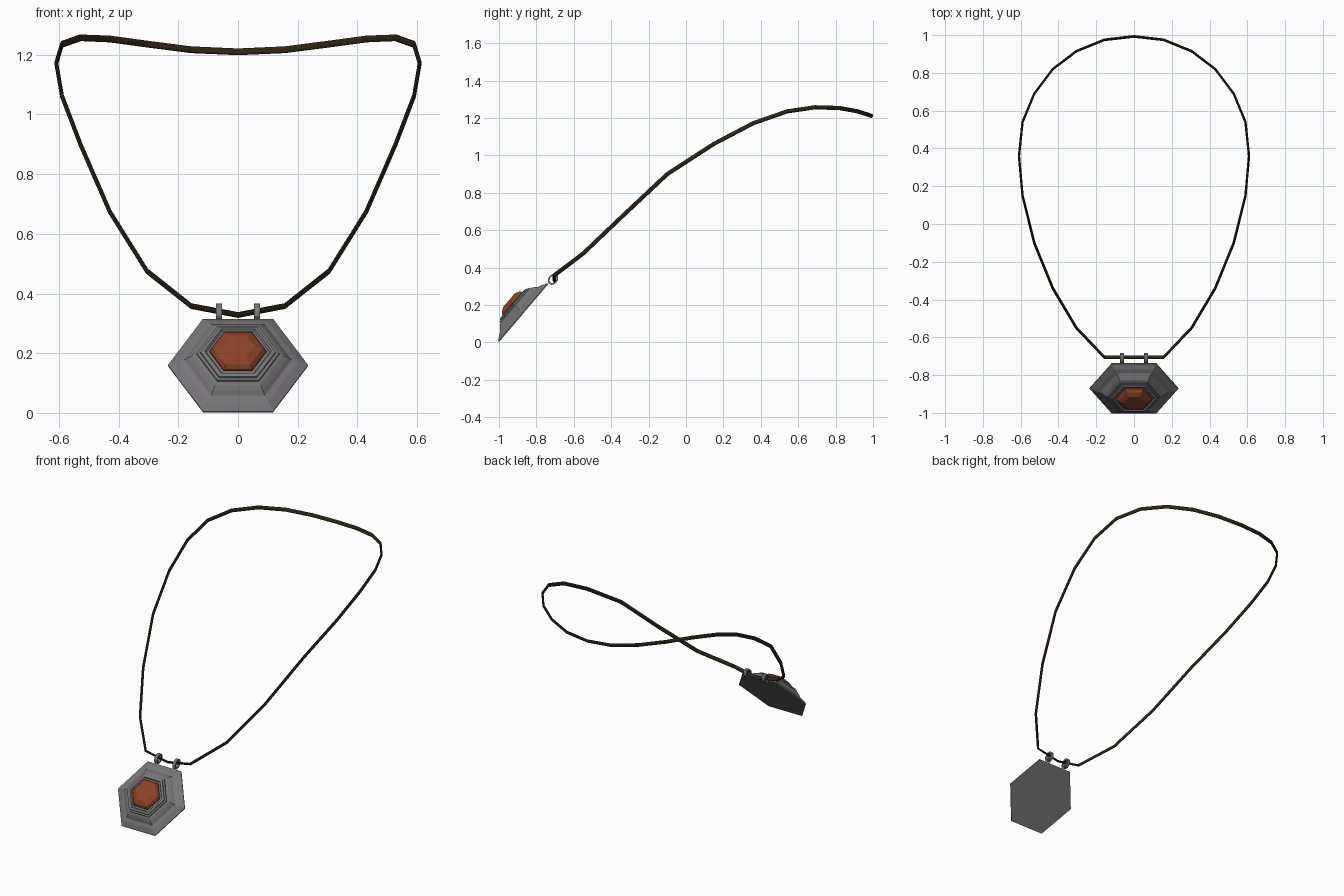
import bpy, bmesh, math
from mathutils import Vector

if "Cube" in bpy.data.objects:
    bpy.data.objects.remove(bpy.data.objects["Cube"])


def material(name, rgb):
    m = bpy.data.materials.new(name)
    m.diffuse_color = (*rgb, 1)
    m.use_nodes = True
    m.node_tree.nodes["Principled BSDF"].inputs["Base Color"].default_value = m.diffuse_color
    return m


METAL = material("grey metal", (0.19, 0.185, 0.19))
STONE = material("rust red stone", (0.26, 0.055, 0.022))
LEATHER = material("dark brown leather", (0.028, 0.018, 0.008))


def build(name, rings, mat, closed=False):
    """Bridge equal rings of points; closed joins last to first, else caps."""
    bm = bmesh.new()
    loops = [[bm.verts.new(p) for p in r] for r in rings]
    n = len(loops[0])
    pairs = list(zip(loops, loops[1:]))
    if closed:
        pairs.append((loops[-1], loops[0]))
    else:
        bm.faces.new(loops[0][::-1])
        bm.faces.new(loops[-1])
    for a, b in pairs:
        for i in range(n):
            j = (i + 1) % n
            bm.faces.new((a[i], a[j], b[j], b[i]))
    bmesh.ops.recalc_face_normals(bm, faces=bm.faces)
    me = bpy.data.meshes.new(name)
    bm.to_mesh(me)
    bm.free()
    me.materials.append(mat)
    ob = bpy.data.objects.new(name, me)
    bpy.context.collection.objects.link(ob)
    return ob


# Tilted frame of the pendant
A = math.radians(49.6)
CENTRE = Vector((0, -0.868, 0.157))
X = Vector((1, 0, 0))
UP = Vector((0, math.cos(A), math.sin(A)))
OUT = Vector((0, -math.sin(A), math.cos(A)))


def hexagon(r, d):
    return [CENTRE + X * r * math.cos(k * math.pi / 3)
            + UP * r * math.sin(k * math.pi / 3) + OUT * d for k in range(6)]


# Stepped hexagonal setting: (corner radius, height)
setting = [(.235, 0), (.235, .005), (.203, .023), (.18, .031), (.167, .044),
           (.152, .055), (.139, .061), (.138, .067), (.127, .068),
           (.126, .074), (.112, .078), (.106, .071), (.09, .071)]
build("pendant_setting", [hexagon(*p) for p in setting], METAL)

# Faceted stone
build("pendant_stone",
      [hexagon(*p) for p in [(.095, .068), (.095, .078), (.083, .092), (.055, .104)]],
      STONE)

# Two hanging loops around the cord
for side, label in ((-1, "left"), (1, "right")):
    rings = []
    for k in range(12):
        t = k * math.tau / 12
        ray = UP * math.cos(t) * 1.15 + OUT * math.sin(t) * 0.9
        c = Vector((side * 0.064, -0.711, 0.337))
        rings.append([c + X * sx * 0.01 + ray * r
                      for sx, r in ((-1, .019), (1, .019), (1, .028), (-1, .028))])
    build("hanging_loop_" + label, rings, METAL, closed=True)

# Cord: right half of the path from nape to front, then mirrored
half = [(0, .993, 1.21), (.157, .975, 1.217), (.305, .915, 1.236),
        (.43, .82, 1.253), (.528, .69, 1.257), (.59, .54, 1.235),
        (.609, .36, 1.172), (.59, .15, 1.062), (.528, -.10, .90),
        (.43, -.34, .675), (.305, -.55, .475), (.157, -.705, .358),
        (0, -.705, .328)]
half = [Vector(p) for p in half]
flip = Vector((-1, 1, 1))
path = half + [p * flip for p in half[-2:0:-1]]
n = len(path)
rings = []
for i, p in enumerate(path):
    tangent = (path[(i + 1) % n] - path[i - 1]).normalized()
    h = min(i, n - i, 11)
    slope = half[max(h - 1, 0)] - half[h + 1]
    up = Vector((0, -slope.z, slope.y)).normalized()
    across = tangent.cross(up).normalized()
    rings.append([p + up * 0.012 * math.sin(a) + across * 0.0065 * math.cos(a)
                  for a in (math.radians(22.5 + 45 * k) for k in range(8))])
build("neck_cord", rings, LEATHER, closed=True)
